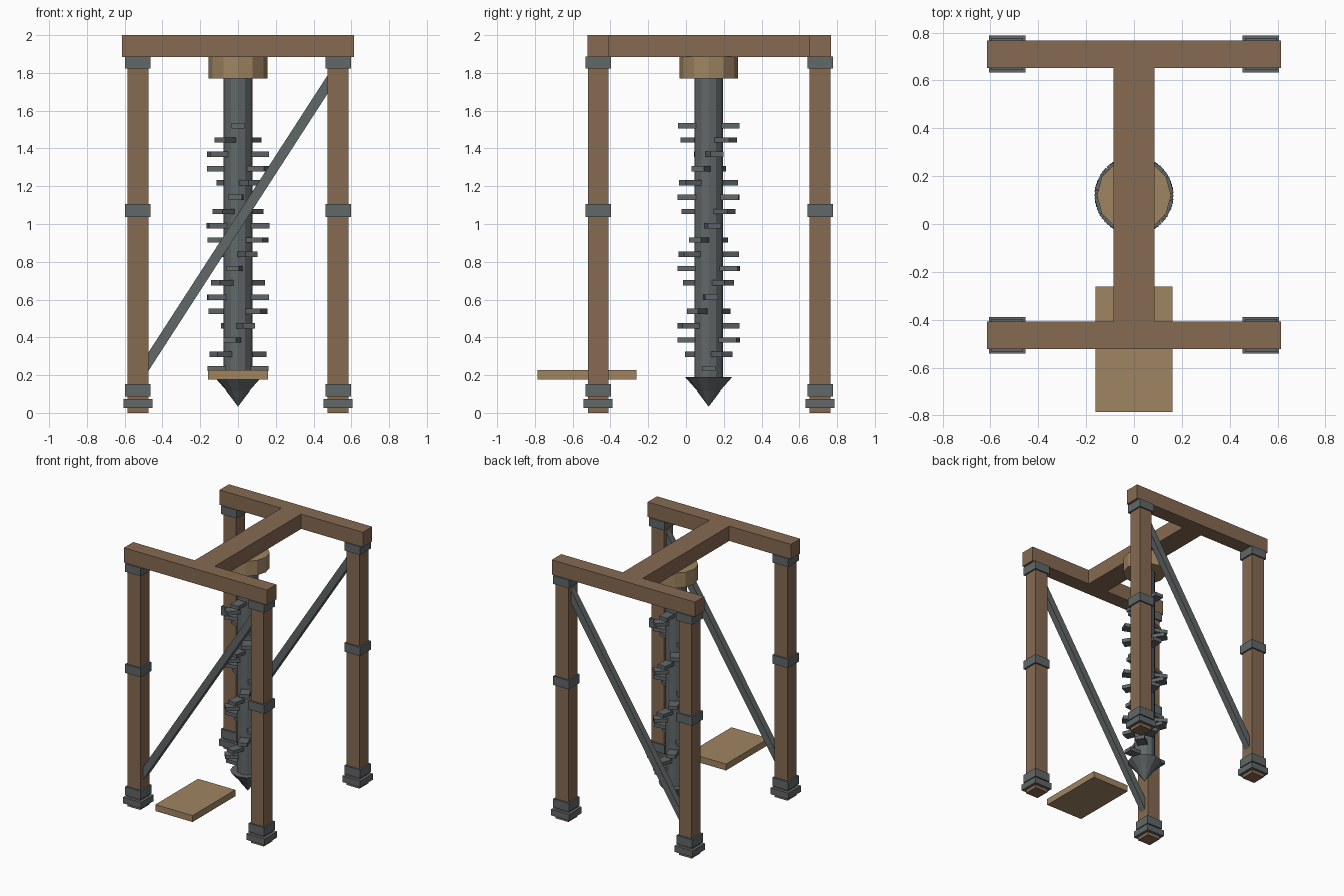
import bpy, math
from mathutils import Vector, Matrix

if "Cube" in bpy.data.objects:
    bpy.data.objects.remove(bpy.data.objects["Cube"])


def material(name, rgb):
    m = bpy.data.materials.new(name)
    m.diffuse_color = (*rgb, 1)
    m.use_nodes = True
    m.node_tree.nodes["Principled BSDF"].inputs["Base Color"].default_value = m.diffuse_color
    return m


WOOD = material("dark_wood", (0.24, 0.145, 0.085))
TAN = material("light_wood", (0.35, 0.235, 0.122))
IRON = material("iron", (0.12, 0.135, 0.14))
AXIS_Y = 0.12


def box(name, center, size, mat, rot=None):
    bpy.ops.mesh.primitive_cube_add(size=1)
    o = bpy.context.object
    o.name = name
    o.data.transform(Matrix.Diagonal((*size, 1)))
    if rot is not None:
        o.rotation_euler = rot
    o.location = center
    o.data.materials.append(mat)
    return o


def span(name, x, y, z, mat):
    pairs = (x, y, z)
    return box(name, [(a + b) / 2 for a, b in pairs], [b - a for a, b in pairs], mat)


def round_part(name, r_low, r_top, z0, z1, mat, sides=12):
    bpy.ops.mesh.primitive_cone_add(vertices=sides, radius1=r_low, radius2=r_top, depth=z1 - z0,
                                    location=(0, AXIS_Y, (z0 + z1) / 2),
                                    rotation=(0, 0, math.pi / 2))
    o = bpy.context.object
    o.name = name
    o.data.materials.append(mat)
    return o


# front and back portal frames
for side, y in (("front", -0.465), ("back", 0.71)):
    span(side + "_top_beam", (-0.615, 0.615), (y - 0.0575, y + 0.0575), (1.885, 2.0), WOOD)
    for hand, x in (("left", -0.53), ("right", 0.53)):
        tag = side + "_" + hand
        span(tag + "_post", (x - 0.055, x + 0.055), (y - 0.055, y + 0.055), (0, 1.886), WOOD)
        # iron bands around the post
        for band, z0, z1, w in (("foot", 0.025, 0.073, 0.154), ("lower", 0.087, 0.153, 0.134),
                                ("middle", 1.037, 1.105, 0.134), ("upper", 1.822, 1.886, 0.134)):
            box(f"{tag}_{band}_band", (x, y, (z0 + z1) / 2), (w, w, z1 - z0), IRON)
    # diagonal brace, ends buried in the posts
    a, b = Vector((-0.51, y, 0.216)), Vector((0.51, y, 1.794))
    d = b - a
    box(side + "_brace", (a + b) / 2, (d.length, 0.05, 0.053), IRON,
        (0, -math.atan2(d.z, d.x), 0))

# beam joining the frames, and the loose step plank
span("centre_beam", (-0.086, 0.086), (-0.41, 0.655), (1.885, 2.0), WOOD)
span("step_plank", (-0.16, 0.16), (-0.786, -0.262), (0.178, 0.228), TAN)

# drill: hub, shaft and pointed tip
round_part("drill_hub", 0.155, 0.155, 1.77, 1.886, TAN)
round_part("drill_shaft", 0.076, 0.076, 0.185, 1.775, IRON)
round_part("drill_head", 0.045, 0.125, 0.1, 0.19, IRON)
round_part("drill_tip", 0.0, 0.062, 0.033, 0.115, IRON)

# double spiral of cutting blades
for i in range(18):
    for k in (0, 1):
        ang = math.radians(i * 630 / 17) + k * math.pi
        r = 0.11
        box(f"drill_blade_{i + 1}_{'ab'[k]}",
            (r * math.cos(ang), AXIS_Y + r * math.sin(ang), 0.235 + i * 1.285 / 17),
            (0.104, 0.07, 0.028), IRON, (0, 0, ang))
